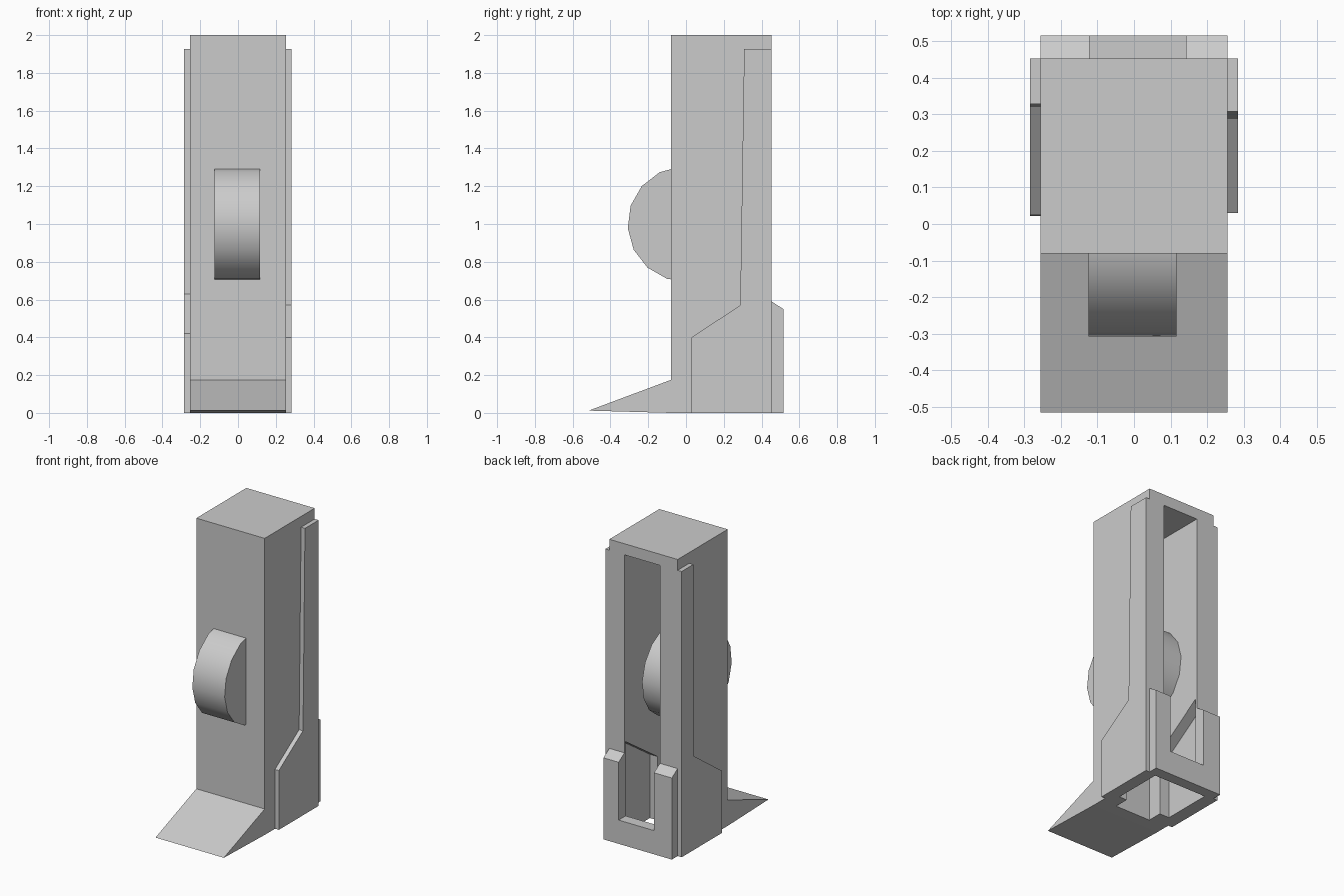
import bpy, bmesh, math

if "Cube" in bpy.data.objects:
    bpy.data.objects.remove(bpy.data.objects["Cube"])


def extrude_x(name, profile, x0, x1):
    """Solid made from a (y, z) profile stretched between two x positions."""
    bm = bmesh.new()
    face = bm.faces.new([bm.verts.new((x0, y, z)) for y, z in profile])
    moved = bmesh.ops.extrude_face_region(bm, geom=[face], use_keep_orig=True)["geom"]
    for v in moved:
        if isinstance(v, bmesh.types.BMVert):
            v.co.x = x1
    bmesh.ops.recalc_face_normals(bm, faces=bm.faces)
    mesh = bpy.data.meshes.new(name)
    bm.to_mesh(mesh)
    bm.free()
    obj = bpy.data.objects.new(name, mesh)
    bpy.context.collection.objects.link(obj)
    return obj


def cut(target, cutter):
    mod = target.modifiers.new("cut", "BOOLEAN")
    mod.operation = "DIFFERENCE"
    mod.solver = "EXACT"
    mod.object = cutter
    cutter.hide_render = True
    bpy.context.view_layer.objects.active = target
    bpy.ops.object.modifier_apply(modifier=mod.name)
    bpy.data.objects.remove(cutter)


# Housing with front wedge and raised lower back plate
housing = extrude_x("housing", [
    (-0.515, 0.012), (-0.08, 0.175), (-0.08, 2.0), (0.453, 2.0),
    (0.453, 0.59), (0.515, 0.55), (0.515, 0.0), (-0.08, 0.0)], -0.255, 0.255)

# Tall channel, open at the back and underneath
cut(housing, extrude_x("channel_cutter", [
    (0.0, -0.1), (0.0, 1.925), (0.6, 1.925), (0.6, 0.16),
    (0.44, 0.16), (0.44, -0.1)], -0.122, 0.142))

# Wider pocket at the bottom of the channel
cut(housing, extrude_x("pocket_cutter", [
    (0.1, -0.1), (0.1, 0.43), (0.44, 0.66), (0.44, -0.1)], -0.195, 0.2))

# Side panels, slightly different on each side
extrude_x("right_panel", [
    (0.03, 0), (0.03, 0.4), (0.287, 0.57), (0.308, 1.927),
    (0.453, 1.927), (0.453, 0)], 0.25, 0.284)
extrude_x("left_panel", [
    (0.022, 0), (0.025, 0.42), (0.32, 0.63), (0.328, 1.927),
    (0.453, 1.927), (0.453, 0)], -0.285, -0.25)

# Thumb wheel poking through the front
wheel = extrude_x("wheel", [
    (-0.003 + 0.306 * math.cos(math.radians(4 + i * 22.5)),
     1.0 + 0.306 * math.sin(math.radians(4 + i * 22.5))) for i in range(16)],
    -0.125, 0.116)
bpy.ops.object.select_all(action="DESELECT")
wheel.select_set(True)
bpy.context.view_layer.objects.active = wheel
bpy.ops.object.shade_smooth_by_angle(angle=math.radians(35))
